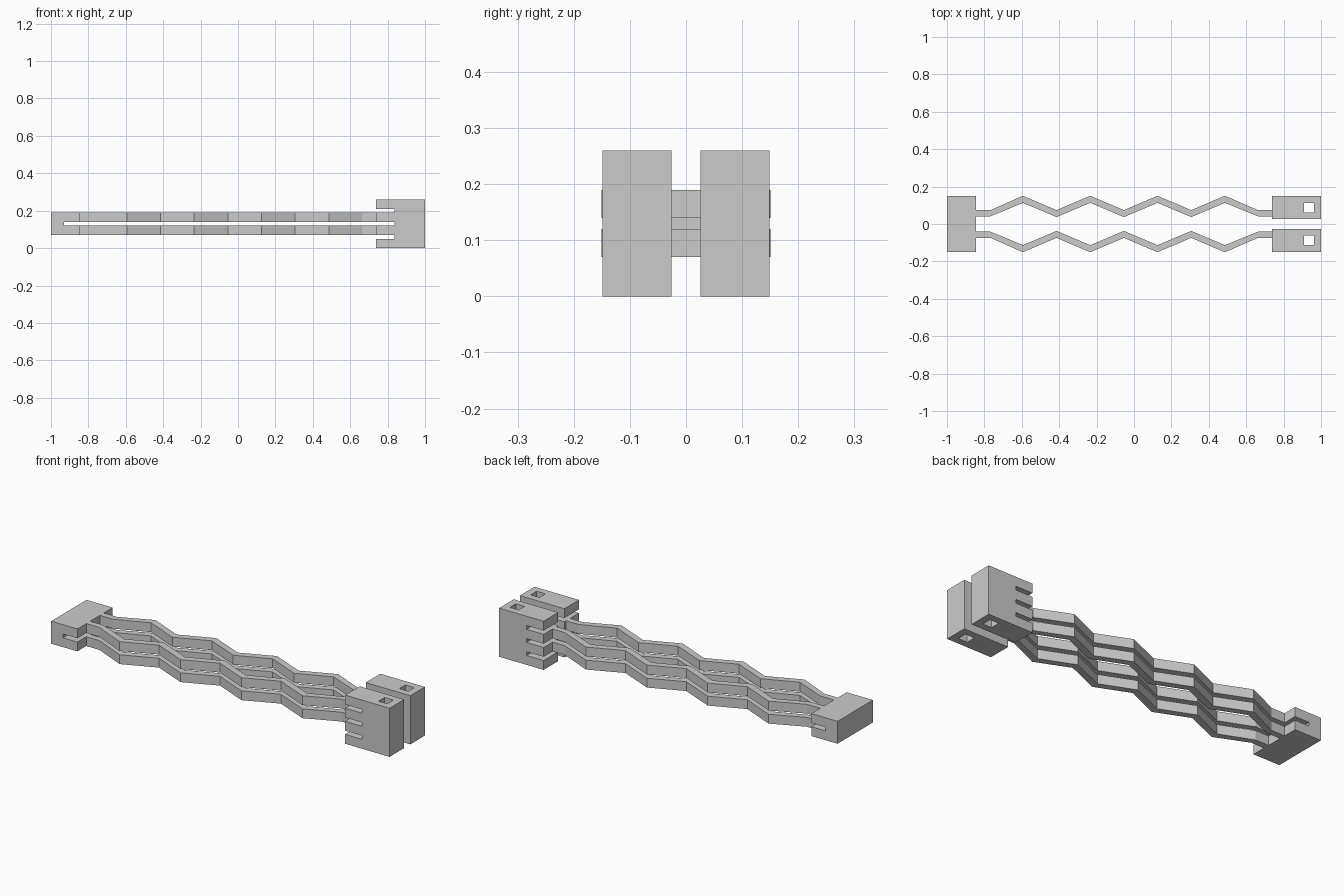
import bpy, bmesh
from mathutils import Vector

if "Cube" in bpy.data.objects:
    bpy.data.objects.remove(bpy.data.objects["Cube"])

grey = bpy.data.materials.new("plain grey")
grey.diffuse_color = (0.6, 0.6, 0.6, 1)
grey.use_nodes = True
grey.node_tree.nodes["Principled BSDF"].inputs["Base Color"].default_value = grey.diffuse_color


def prism(name, outline, lift, offset):
    """Close a 2D outline into a prism; lift maps a 2D point to 3D."""
    bm = bmesh.new()
    face = bm.faces.new([bm.verts.new(lift(a, b)) for a, b in outline])
    new = bmesh.ops.extrude_face_region(bm, geom=[face])["geom"]
    bmesh.ops.translate(bm, vec=Vector(offset),
                        verts=[g for g in new if isinstance(g, bmesh.types.BMVert)])
    bmesh.ops.recalc_face_normals(bm, faces=bm.faces)
    mesh = bpy.data.meshes.new(name)
    bm.to_mesh(mesh)
    bm.free()
    mesh.materials.append(grey)
    ob = bpy.data.objects.new(name, mesh)
    bpy.context.collection.objects.link(ob)
    return ob


LAYERS = (0.07, 0.14)      # underside of each arm layer
THICK = 0.05

# Slotted end block joining all four arms
prism("end_block",
      [(-1, 0.07), (-0.845, 0.07), (-0.845, 0.12), (-0.93, 0.12),
       (-0.93, 0.14), (-0.845, 0.14), (-0.845, 0.19), (-1, 0.19)],
      lambda x, z: (x, -0.149, z), (0, 0.298, 0))

# Zigzag centre line: x, inner y, outer y
path = [(-0.845, 0.041, 0.074), (-0.767, 0.041, 0.074)]
for i in range(7):
    x = -0.594 + i * 0.18
    path.append((x, 0.113, 0.151) if i % 2 == 0 else (x, 0.037, 0.074))
path += [(0.663, 0.041, 0.074), (0.74, 0.041, 0.074)]
arm = [(x, a) for x, a, b in path] + [(x, b) for x, a, b in reversed(path)]

# Comb-shaped outline of the jaw, with three slots between four fingers
comb = [(1, 0.26), (1, 0)]
for z0, z1 in ((0, 0.05), (0.07, 0.12), (0.14, 0.19), (0.21, 0.26)):
    if z0:
        comb.append((0.837, z0))
    comb += [(0.737, z0), (0.737, z1)]
    if z1 < 0.26:
        comb.append((0.837, z1))

for side, s in (("back", 1), ("front", -1)):
    # Two stacked zigzag arms
    for z, level in zip(LAYERS, ("lower", "upper")):
        prism(f"{side}_{level}_arm", arm,
              lambda x, y: (x, s * y, z), (0, 0, THICK))
    # Jaw block with a square hole right through it
    jaw = prism(f"{side}_jaw", comb,
                lambda x, z: (x, s * 0.026, z), (0, s * 0.123, 0))
    hole = prism(f"{side}_hole_cutter",
                 [(0.91, 0.062), (0.962, 0.062), (0.962, 0.113), (0.91, 0.113)],
                 lambda x, y: (x, s * y, -0.1), (0, 0, 0.5))
    hole.hide_render = True
    hole.hide_viewport = True
    cut = jaw.modifiers.new("hole", 'BOOLEAN')
    cut.operation = 'DIFFERENCE'
    cut.solver = 'EXACT'
    cut.object = hole
